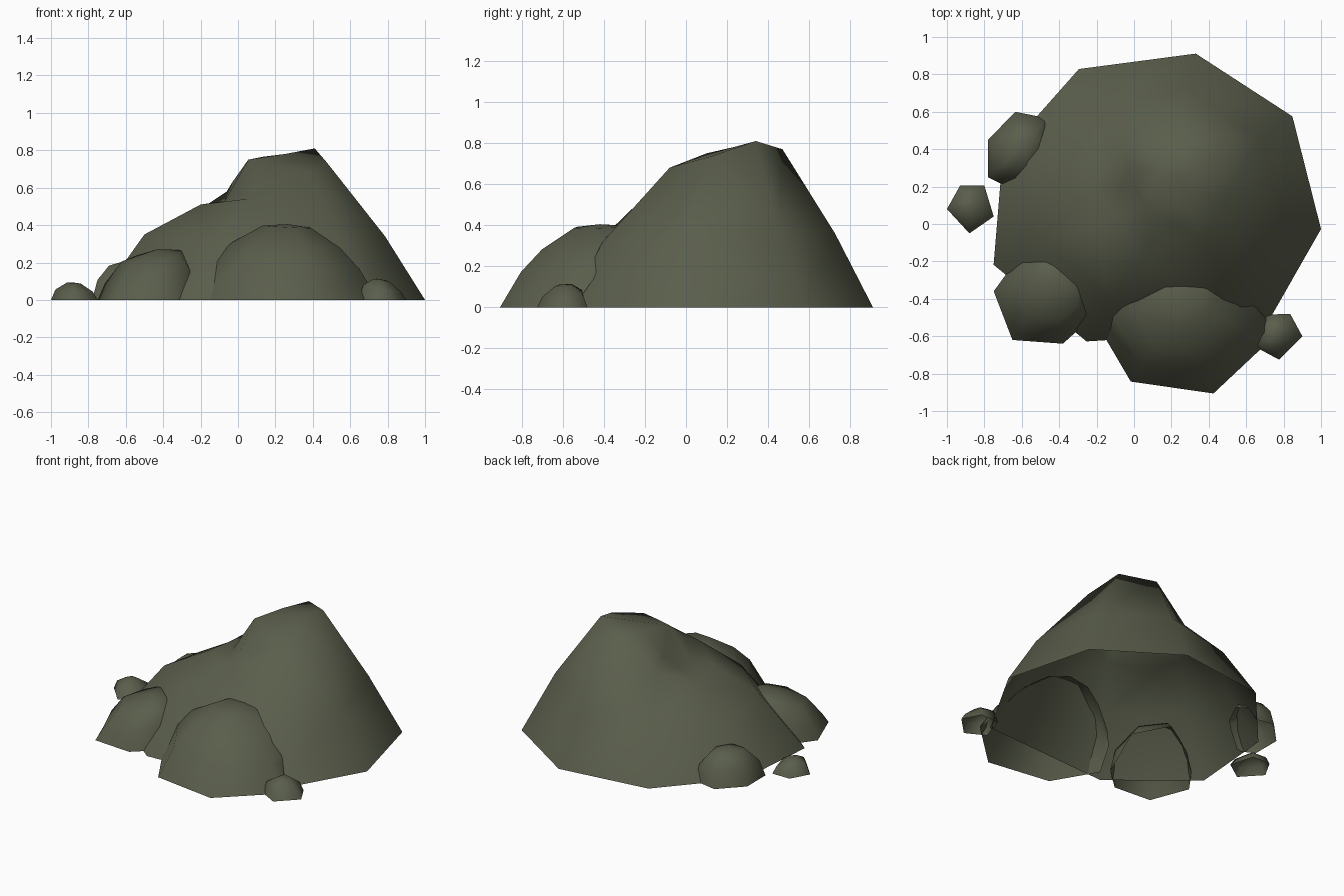
import bpy, bmesh
from math import cos, sin, radians
from mathutils import Vector

if "Cube" in bpy.data.objects:
    bpy.data.objects.remove(bpy.data.objects["Cube"])

stone = bpy.data.materials.new("mossy grey stone")
stone.diffuse_color = (0.102, 0.112, 0.071, 1)
stone.use_nodes = True
stone.node_tree.nodes["Principled BSDF"].inputs["Base Color"].default_value = stone.diffuse_color


def build(name, rings, top, cut=None):
    """Skin stacked rings into a rock shell closed on top and open underneath."""
    bm = bmesh.new()
    loops = [[bm.verts.new(p) for p in ring] for ring in rings]
    n = len(loops[0])
    for lo, hi in zip(loops, loops[1:]):
        for i in range(n):
            j = (i + 1) % n
            bm.faces.new((lo[i], lo[j], hi[j], hi[i]))
    tip = bm.verts.new(top)
    for i in range(n):
        bm.faces.new((loops[-1][i], loops[-1][(i + 1) % n], tip))
    bmesh.ops.triangulate(bm, faces=[f for f in bm.faces if len(f.verts) > 3])
    if cut:
        # Trim the side buried inside the main boulder, along its sloping wall
        point, normal = cut
        bmesh.ops.bisect_plane(bm, geom=bm.verts[:] + bm.edges[:] + bm.faces[:],
                               plane_co=point, plane_no=Vector(normal).normalized(),
                               clear_outer=True)
    for f in bm.faces:
        f.smooth = True
    me = bpy.data.meshes.new(name)
    bm.to_mesh(me)
    bm.free()
    me.materials.append(stone)
    ob = bpy.data.objects.new(name, me)
    bpy.context.collection.objects.link(ob)
    return ob


def small_rock(name, base, centre, levels, height, tilt=(0, 0), cut=None):
    """Rock shrinking from its base outline; levels are (scale, height)."""
    cx, cy = centre
    rings = [[(x, y, 0) for x, y in base]]
    for s, z in levels:
        rings.append([(cx + (x - cx) * s, cy + (y - cy) * s,
                       z + s * (tilt[0] * (x - cx) + tilt[1] * (y - cy)))
                      for x, y in base])
    return build(name, rings, (cx, cy, height), cut)


# Main boulder: eight columns of (base angle, base r, shoulder angle, r, z),
# then a crown ring and an inner ring forming the peak and the side ledge
cx, cy = 0.128, 0.034
columns = [(-4, .874, -4, .66, .34), (37, .90, 37, .69, .39),
           (77, .90, 77, .71, .36), (118, .90, 118, .68, .34),
           (158, .895, 156, .68, .30), (196, .914, 191, .64, .35),
           (240, .764, 240, .515, .335), (313, .825, 313, .60, .32)]
crown = [(.475, .12, .735), (.41, .34, .81), (.21, .47, .77), (-.06, .42, .58),
         (-.21, .2, .48), (-.2, -.01, .51), (.05, -.2, .54), (.38, -.08, .68)]
inner = [(.27, .1, .742), (.25, .23, .78), (.13, .3, .765), (-.03, .28, .63),
         (-.07, .2, .535), (-.07, .05, .53), (.08, -.10, .60), (.2, .01, .715)]


def polar(a, r, z):
    return (cx + r * cos(radians(a)), cy + r * sin(radians(a)), z)


build("main_boulder", [[polar(c[0], c[1], 0) for c in columns],
                       [polar(*c[2:]) for c in columns],
                       crown, inner], (.055, .10, .75))

# Front boulder: regular heptagon outline
front = [(.27 + .515 * cos(radians(-72.5 + i * 360 / 7)),
          -.415 + .515 * sin(radians(-72.5 + i * 360 / 7))) for i in range(7)]
small_rock("front_boulder", front, (.265, -.42),
           [(.79, .19), (.58, .295), (.26, .392)], .405, (-.05, .03),
           ((.2, -.55, 0), (0, 1, -.72)))

# Left front rock, rising towards the main boulder
small_rock("left_front_rock",
           [(-.75, -.36), (-.65, -.62), (-.38, -.64), (-.225, -.5),
            (-.215, -.3), (-.41, -.06), (-.62, -.18)],
           (-.43, -.34), [(.88, .14), (.6, .24)], .272, (.17, .17),
           ((-.42, -.34, 0), (.63, .77, -.72)))

# Left back rock
small_rock("left_back_rock",
           [(-.78, .45), (-.78, .25), (-.70, .21), (-.52, .22),
            (-.43, .40), (-.46, .565), (-.635, .60)],
           (-.60, .41), [(.84, .11), (.5, .185)], .21, (.02, 0),
           ((-.60, .36, 0), (.93, -.37, -.6)))

# Pebbles
small_rock("left_pebble",
           [(-1.0, .08), (-.88, -.05), (-.75, .04), (-.80, .205), (-.93, .205)],
           (-.88, .095), [(.8, .05), (.3, .09)], .093, (-.06, 0))
small_rock("right_pebble",
           [(.90, -.60), (.835, -.48), (.70, -.485), (.645, -.655), (.775, -.725)],
           (.765, -.595), [(.8, .065), (.36, .105)], .11, (-.2, .1))
